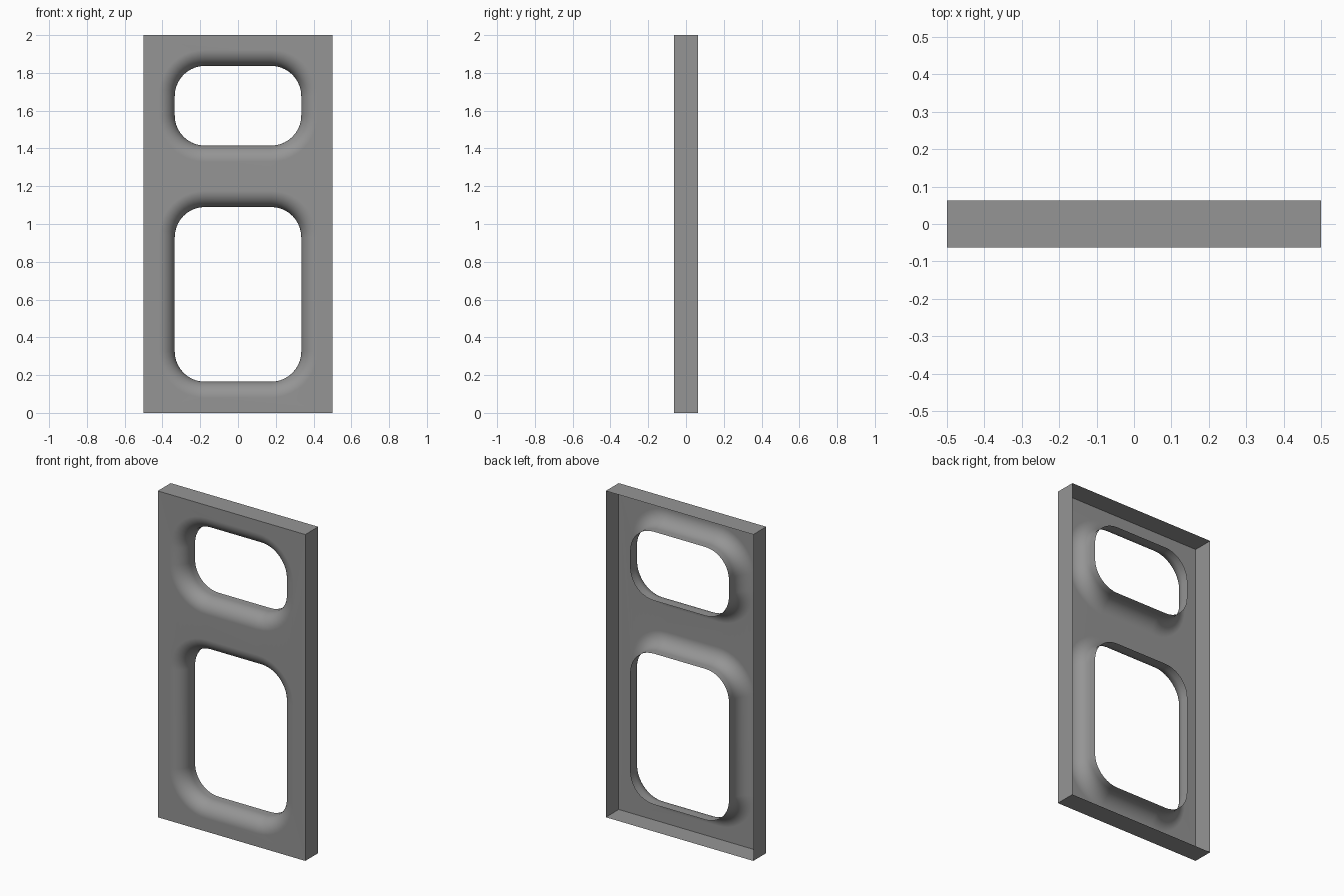
import bpy, bmesh, math

cube = bpy.data.objects.get("Cube")
if cube:
    bpy.data.objects.remove(cube, do_unlink=True)

HALF_W, HEIGHT, DEPTH = 0.5, 2.0, 0.0625   # panel half width, height, half depth
HOLE_HALF_W, CORNER_R = 0.335, 0.16        # opening half width and corner radius
FILLET_R, STEPS = 0.085, 10                # rolled lip radius and segments
HOLES = [(0.165, 1.09), (1.415, 1.837)]    # bottom and top of each opening

metal = bpy.data.materials.new("grey sheet metal")
metal.use_nodes = True
colour = (0.3, 0.3, 0.3, 1)
metal.diffuse_color = colour
metal.node_tree.nodes["Principled BSDF"].inputs["Base Color"].default_value = colour


def rounded_loop(bm, z0, z1, grow, y):
    """Rounded rectangle of vertices, offset outward by grow."""
    verts = []
    zc, half_h = (z0 + z1) / 2, (z1 - z0) / 2
    for quarter, (sx, sz) in enumerate([(1, 1), (-1, 1), (-1, -1), (1, -1)]):
        for i in range(STEPS + 1):
            a = math.pi / 2 * (quarter + i / STEPS)
            r = CORNER_R + grow
            verts.append(bm.verts.new((sx * (HOLE_HALF_W - CORNER_R) + r * math.cos(a), y,
                                       zc + sz * (half_h - CORNER_R) + r * math.sin(a))))
    return verts


def loop_edges(bm, verts):
    return [bm.edges.new((v, verts[(i + 1) % len(verts)])) for i, v in enumerate(verts)]


def loft(bm, a, b):
    for i in range(len(a)):
        j = (i + 1) % len(a)
        bm.faces.new((a[i], a[j], b[j], b[i]))


bm = bmesh.new()

# Outer rectangle and the return flange turned towards the back
corners = [(-HALF_W, 0), (HALF_W, 0), (HALF_W, HEIGHT), (-HALF_W, HEIGHT)]
front = [bm.verts.new((x, -DEPTH, z)) for x, z in corners]
back = [bm.verts.new((x, DEPTH, z)) for x, z in corners]
web_edges = loop_edges(bm, front)

# Openings with a rolled lip: quarter-round fillet, then a short straight wall
lips = []
for z0, z1 in HOLES:
    rings = []
    for k in range(STEPS + 1):
        t = math.pi / 2 * k / STEPS
        rings.append(rounded_loop(bm, z0, z1, FILLET_R * (1 - math.sin(t)),
                                  -DEPTH + FILLET_R * (1 - math.cos(t))))
    rings.append(rounded_loop(bm, z0, z1, 0, DEPTH))
    web_edges += loop_edges(bm, rings[0])
    lips.append(rings)

# Flat web between the outline and the lips
bmesh.ops.triangle_fill(bm, edges=web_edges, use_beauty=True, normal=(0, -1, 0))
loft(bm, front, back)
for rings in lips:
    for a, b in zip(rings, rings[1:]):
        loft(bm, a, b)

# Consistent normals with the web facing the front
bmesh.ops.recalc_face_normals(bm, faces=bm.faces[:])
web = [f for f in bm.faces if all(v.co.y < -DEPTH + 1e-5 for v in f.verts)]
if web[0].normal.y > 0:
    bmesh.ops.reverse_faces(bm, faces=bm.faces[:])

mesh = bpy.data.meshes.new("flanged_panel")
bm.to_mesh(mesh)
bm.free()
mesh.materials.append(metal)
panel = bpy.data.objects.new("flanged_panel", mesh)
bpy.context.collection.objects.link(panel)

# Smooth lips, sharp flange corners, flat web
bpy.ops.object.select_all(action='DESELECT')
panel.select_set(True)
bpy.context.view_layer.objects.active = panel
bpy.ops.object.shade_smooth_by_angle(angle=math.radians(40))
weighted = panel.modifiers.new("flat_web_normals", 'WEIGHTED_NORMAL')
weighted.keep_sharp = True
